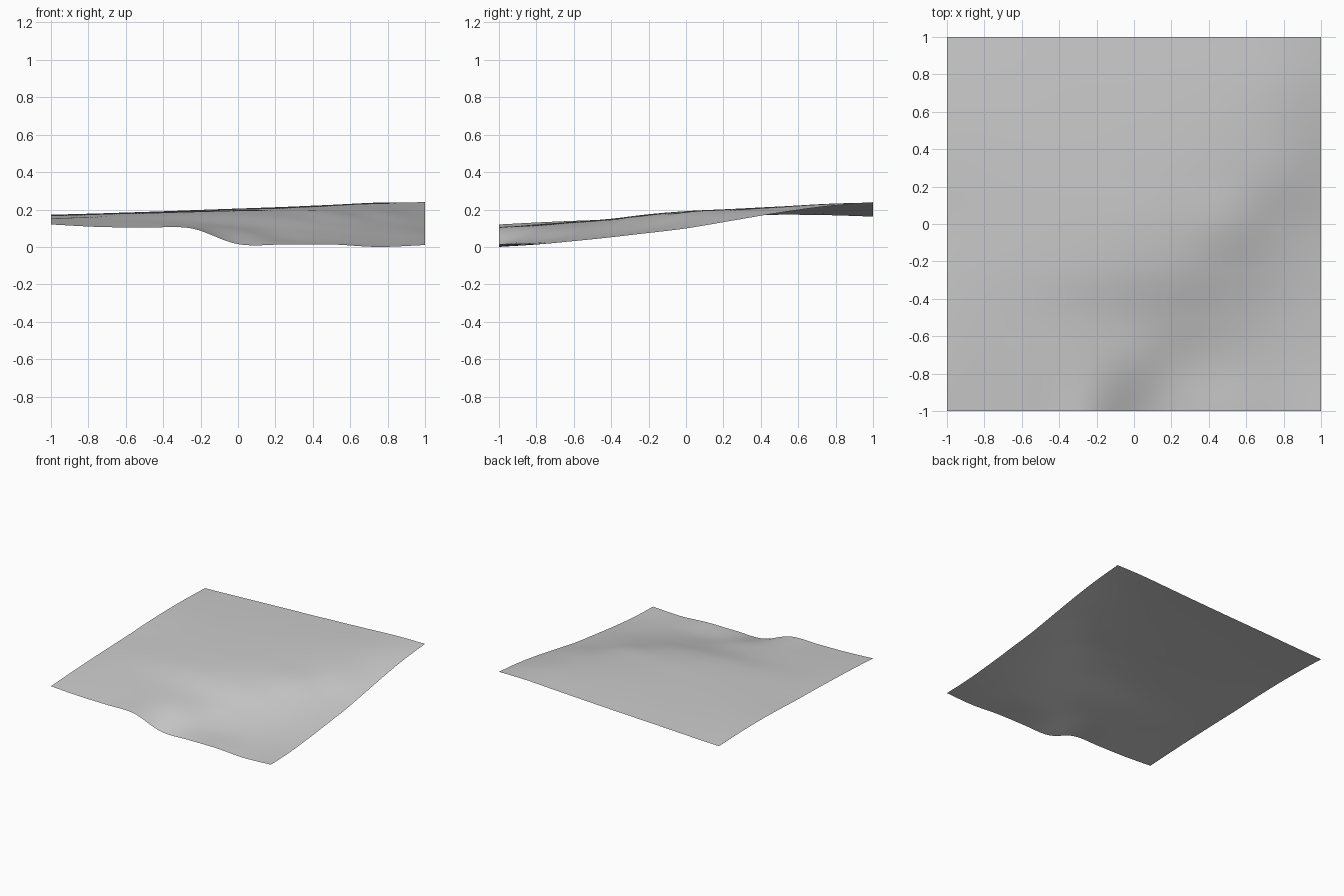
import bpy
import bmesh

cube = bpy.data.objects.get("Cube")
if cube:
    bpy.data.objects.remove(cube, do_unlink=True)

CELLS = 96  # grid cells along each side

# Height sections running left to right, from front to back, in thousandths
SECTIONS = [
    (125, 112, 108, 104, 20, 18, 18, 5, 15),
    (138, 130, 128, 118, 86, 44, 30, 22, 24),
    (148, 147, 146, 138, 122, 98, 72, 52, 46),
    (156, 163, 170, 174, 172, 160, 130, 95, 74),
    (162, 172, 182, 190, 196, 194, 186, 142, 104),
    (172, 180, 189, 197, 204, 208, 206, 190, 146),
    (177, 184, 192, 200, 209, 216, 221, 216, 188),
    (175, 182, 191, 201, 210, 219, 229, 235, 222),
    (167, 176, 187, 197, 207, 218, 230, 242, 244),
]


def spline(values, position):
    """Smooth curve through evenly spaced values, position from -1 to 1."""
    last = len(values) - 1
    place = (position + 1) / 2 * last
    i = max(0, min(int(place), last - 1))
    t = place - i
    start, end = values[i], values[i + 1]
    before = values[i - 1] if i > 0 else 2 * start - end
    after = values[i + 2] if i + 2 <= last else 2 * end - start
    slope_in = (end - before) / 2
    slope_out = (after - start) / 2
    rise = end - start
    bend = 3 * rise - 2 * slope_in - slope_out
    twist = slope_in + slope_out - 2 * rise
    return start + t * (slope_in + t * (bend + t * twist))


def height(x, y):
    """Loft the sections into one continuous hillside."""
    return spline([spline(section, x) for section in SECTIONS], y) / 1000


# Open terrain sheet, shaped from a flat grid
bm = bmesh.new()
bmesh.ops.create_grid(bm, x_segments=CELLS, y_segments=CELLS, size=1)
for vert in bm.verts:
    vert.co.z = height(vert.co.x, vert.co.y)
lowest = min(vert.co.z for vert in bm.verts)
for vert in bm.verts:
    vert.co.z -= lowest
for face in bm.faces:
    face.smooth = True

mesh = bpy.data.meshes.new("terrain")
bm.to_mesh(mesh)
bm.free()
terrain = bpy.data.objects.new("terrain", mesh)
bpy.context.collection.objects.link(terrain)

# Plain grey ground colour
grey = bpy.data.materials.new("ground grey")
grey.use_nodes = True
colour = (0.6, 0.6, 0.6, 1)
grey.diffuse_color = colour
for node in grey.node_tree.nodes:
    if node.type == "BSDF_PRINCIPLED":
        node.inputs["Base Color"].default_value = colour
mesh.materials.append(grey)
